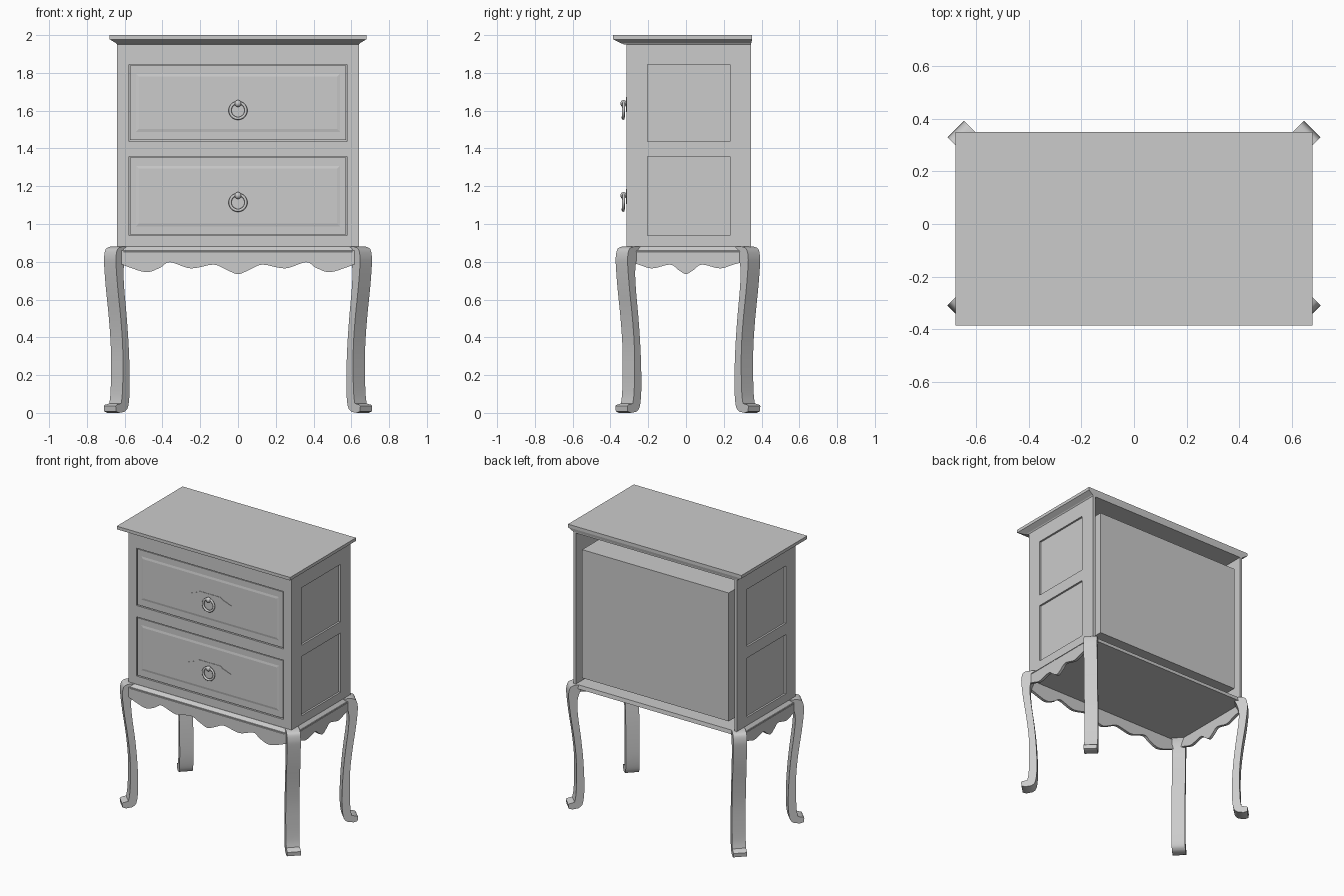
import bpy, bmesh, math

if "Cube" in bpy.data.objects:
    bpy.data.objects.remove(bpy.data.objects["Cube"])

# one plain colour for the whole cabinet
grey = bpy.data.materials.new("plain grey")
grey.diffuse_color = (0.6, 0.6, 0.6, 1)
grey.use_nodes = True
grey.node_tree.nodes["Principled BSDF"].inputs["Base Color"].default_value = grey.diffuse_color


def finish(name, bm, smooth=False):
    bmesh.ops.recalc_face_normals(bm, faces=bm.faces)
    me = bpy.data.meshes.new(name)
    bm.to_mesh(me)
    bm.free()
    ob = bpy.data.objects.new(name, me)
    me.materials.append(grey)
    bpy.context.collection.objects.link(ob)
    if smooth:
        bpy.ops.object.select_all(action='DESELECT')
        ob.select_set(True)
        bpy.context.view_layer.objects.active = ob
        bpy.ops.object.shade_smooth_by_angle(angle=math.radians(35))
    return ob


def loft(name, rings, smooth=False):
    """Skin a stack of equal-length point rings and cap both ends."""
    bm = bmesh.new()
    vs = [[bm.verts.new(p) for p in r] for r in rings]
    n = len(rings[0])
    for a, b in zip(vs, vs[1:]):
        for i in range(n):
            j = (i + 1) % n
            bm.faces.new((a[i], a[j], b[j], b[i]))
    bm.faces.new(vs[0])
    bm.faces.new(vs[-1])
    return finish(name, bm, smooth)


def boxes(name, specs):
    """Several boxes (x0, x1, y0, y1, z0, z1) in one object."""
    bm = bmesh.new()
    for x0, x1, y0, y1, z0, z1 in specs:
        for v in bmesh.ops.create_cube(bm, size=1)['verts']:
            v.co = (x1 if v.co.x > 0 else x0, y1 if v.co.y > 0 else y0, z1 if v.co.z > 0 else z0)
    return finish(name, bm)


def spline(pts, steps=5):
    """Catmull-Rom curve through 2D points."""
    out = []
    for i in range(len(pts) - 1):
        p = [pts[max(i - 1, 0)], pts[i], pts[i + 1], pts[min(i + 2, len(pts) - 1)]]
        for s in range(steps):
            t = s / steps
            out.append(tuple(0.5 * (2 * b + (c - a) * t + (2 * a - 5 * b + 4 * c - d) * t * t
                                    + (3 * b - a - 3 * c + d) * t ** 3) for a, b, c, d in zip(*p)))
    return out + [pts[-1]]


def rect(x, y0, y1, z):
    return [(-x, y0, z), (x, y0, z), (x, y1, z), (-x, y1, z)]


def octagon(x, y0, y1, z, c):
    return [(-x + c, y0, z), (x - c, y0, z), (x, y0 + c, z), (x, y1 - c, z),
            (x - c, y1, z), (-x + c, y1, z), (-x, y1 - c, z), (-x, y0 + c, z)]


# table top with sloping underside moulding
loft("table_top", [rect(0.64, -0.325, 0.345, 1.95), rect(0.645, -0.345, 0.345, 1.957),
                   rect(0.68, -0.387, 0.35, 1.978), rect(0.68, -0.387, 0.35, 2.0)])

# base board with cut corners
loft("base_board", [octagon(0.665, -0.345, 0.35, 0.853, 0.06), octagon(0.64, -0.317, 0.345, 0.88, 0.03)])

# front frame around the drawers
F = (-0.315, -0.29)
rows = [(0.938, 1.358), (1.438, 1.845)]
boxes("front_frame", [(-0.64, -0.577, *F, 0.87, 1.955), (0.577, 0.64, *F, 0.87, 1.955),
                      (-0.577, 0.577, *F, 0.87, rows[0][0]),
                      (-0.577, 0.577, *F, rows[0][1], rows[1][0]),
                      (-0.577, 0.577, *F, rows[1][1], 1.955)])

# framed side walls with two sunken panels each
for s, side in ((1, "right"), (-1, "left")):
    def bar(y0, y1, z0, z1, xo=0.64):
        a, b = sorted((s * 0.622, s * xo))
        return (a, b, y0, y1, z0, z1)
    boxes(side + "_side", [bar(-0.315, -0.205, 0.87, 1.955), bar(0.232, 0.345, 0.87, 1.955),
                           bar(-0.205, 0.232, 0.87, rows[0][0]),
                           bar(-0.205, 0.232, rows[0][1], rows[1][0]),
                           bar(-0.205, 0.232, rows[1][1], 1.955),
                           bar(-0.21, 0.24, 0.9, 1.9, 0.627)])

# drawer boxes, open gap to the side walls at the back
boxes("lower_drawer_box", [(-0.575, 0.575, -0.295, 0.343, 0.935, 1.355)])
boxes("upper_drawer_box", [(-0.575, 0.575, -0.295, 0.343, 1.355, 1.845)])


def face(x, y, z0, z1):
    return [(-x, y, z0), (x, y, z0), (x, y, z1), (-x, y, z1)]


for name, (z0, z1) in zip(("lower", "upper"), rows):
    # slightly raised drawer front
    g = 0.006
    loft(name + "_drawer_front", [face(0.577 - g, -0.29, z0 + g, z1 - g),
                                  face(0.577 - g, -0.312, z0 + g, z1 - g),
                                  face(0.54, -0.312, z0 + 0.05, z1 - 0.05),
                                  face(0.525, -0.315, z0 + 0.065, z1 - 0.065)])
    # thin shaped back plate behind the pull
    zk = z1 - 0.207
    half = [(0.0, 0.035), (0.085, 0.035), (0.1, 0.022), (0.168, -0.003), (0.15, -0.016),
            (0.09, -0.035), (0.045, -0.03), (0.0, -0.045)]
    outline = half + [(-x, z) for x, z in half[-2:0:-1]]
    loft(name + "_handle_plate", [[(x, y, zk + z) for x, z in outline] for y in (-0.31, -0.318)])
    # round knob holding the ring
    bm = bmesh.new()
    bmesh.ops.create_uvsphere(bm, u_segments=16, v_segments=10, radius=0.018)
    for v in bm.verts:
        v.co = (v.co.x, v.co.y * 0.9 - 0.331, v.co.z + zk)
    finish(name + "_handle_knob", bm, True)
    # hanging ring
    bpy.ops.mesh.primitive_torus_add(major_segments=32, minor_segments=8, major_radius=0.042,
                                     minor_radius=0.008, location=(0, -0.331, zk - 0.037),
                                     rotation=(math.radians(88), 0, 0))
    ring = bpy.context.object
    ring.name = name + "_handle_ring"
    ring.data.materials.append(grey)
    bpy.ops.object.shade_smooth()

# scalloped aprons: half waves mirrored about the middle
front_half = [(0, 0.735), (0.06, 0.757), (0.13, 0.785), (0.25, 0.765), (0.36, 0.798),
              (0.41, 0.77), (0.48, 0.745), (0.56, 0.765), (0.635, 0.795)]
side_half = [(0, 0.735), (0.04, 0.757), (0.085, 0.785), (0.18, 0.765), (0.25, 0.785), (0.31, 0.8)]


def wave(half):
    pts = spline([(-x, z) for x, z in half[:0:-1]] + half)
    return pts + [(half[-1][0], 0.86), (-half[-1][0], 0.86)]


loft("front_apron", [[(u, y, z) for u, z in wave(front_half)] for y in (-0.343, -0.323)], True)
for s, side in ((1, "right"), (-1, "left")):
    loft(side + "_apron", [[(s * x, u, z) for u, z in wave(side_half)] for x in (0.643, 0.663)], True)

# cabriole legs set diagonally at the corners
outer = spline([(0.645, 0.88), (0.668, 0.868), (0.677, 0.83), (0.677, 0.78), (0.668, 0.66),
                (0.652, 0.5), (0.642, 0.35), (0.641, 0.2), (0.644, 0.1), (0.65, 0.05)], 4)
toe = [(0.675, 0.042), (0.679, 0.036), (0.677, 0.008), (0.66, 0.0)]
inner = spline([(0.632, 0.006), (0.614, 0.03), (0.606, 0.1), (0.605, 0.2), (0.61, 0.35),
                (0.62, 0.5), (0.634, 0.66), (0.637, 0.76), (0.625, 0.83), (0.605, 0.88)], 4)
profile = outer + toe + inner
for sy, c, fb in ((-1, 0.337, "front"), (1, 0.317, "back")):
    for sx, lr in ((1, "right"), (-1, "left")):
        loft(f"{fb}_{lr}_leg", [[(sx * (X + w), sy * (X - c - w), z) for X, z in profile]
                                for w in (-0.0315, 0.0315)], True)
